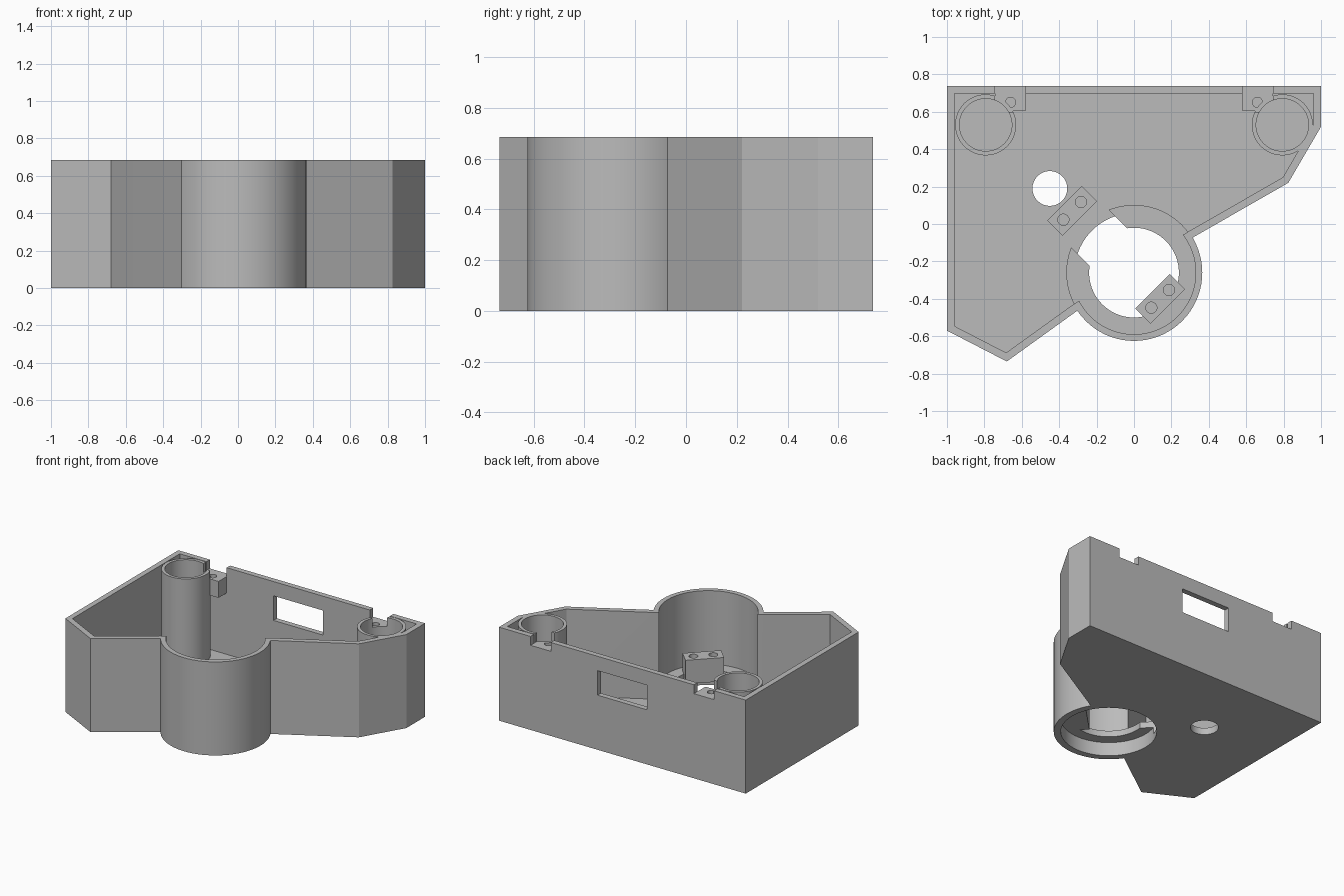
import bpy, bmesh, math
from mathutils import Vector, Matrix

cube = bpy.data.objects.get("Cube")
if cube:
    bpy.data.objects.remove(cube, do_unlink=True)

grey = bpy.data.materials.new("plain grey")
grey.use_nodes = True
grey.diffuse_color = (0.5, 0.5, 0.5, 1)
grey.node_tree.nodes["Principled BSDF"].inputs["Base Color"].default_value = (0.5, 0.5, 0.5, 1)

TOP, FLOOR, WALL = 0.685, 0.05, 0.04
HUB = Vector((0, -0.26))
SLANT = math.radians(135)


def finish(name, bm):
    bmesh.ops.recalc_face_normals(bm, faces=bm.faces)
    mesh = bpy.data.meshes.new(name)
    bm.to_mesh(mesh)
    bm.free()
    mesh.materials.append(grey)
    obj = bpy.data.objects.new(name, mesh)
    bpy.context.collection.objects.link(obj)
    return obj


def prism(name, points, z0, z1):
    bm = bmesh.new()
    face = bm.faces.new([bm.verts.new((x, y, z0)) for x, y in points])
    ext = bmesh.ops.extrude_face_region(bm, geom=[face])
    verts = [g for g in ext["geom"] if isinstance(g, bmesh.types.BMVert)]
    bmesh.ops.translate(bm, vec=(0, 0, z1 - z0), verts=verts)
    return finish(name, bm)


def cylinder(name, centre, radius, z0, z1, sides=72):
    ring = [(centre[0] + radius * math.cos(math.tau * i / sides),
             centre[1] + radius * math.sin(math.tau * i / sides)) for i in range(sides)]
    return prism(name, ring, z0, z1)


def box(name, centre, width, depth, z0, z1, angle=0.0):
    turn = Matrix.Rotation(angle, 2)
    corners = [(-1, -1), (1, -1), (1, 1), (-1, 1)]
    pts = [Vector(centre) + turn @ Vector((sx * width / 2, sy * depth / 2)) for sx, sy in corners]
    return prism(name, pts, z0, z1)


def combine(obj, other, operation="DIFFERENCE"):
    mod = obj.modifiers.new("cut", "BOOLEAN")
    mod.operation, mod.solver, mod.object = operation, "EXACT", other
    bpy.context.view_layer.objects.active = obj
    bpy.ops.object.modifier_apply(modifier=mod.name)
    bpy.data.objects.remove(other, do_unlink=True)


def inset(points, distance):
    """Move every edge of a counter-clockwise outline inward."""
    result = []
    for i, p in enumerate(points):
        p = Vector(p)
        a = (p - Vector(points[i - 1])).normalized()
        b = (Vector(points[(i + 1) % len(points)]) - p).normalized()
        na, nb = Vector((-a.y, a.x)), Vector((-b.y, b.x))
        result.append(p + (na + nb) * distance / (1 + na.dot(nb)))
    return result


# Housing: angular tray with a round bulge in the front wall
outline = [(-1, 0.737), (-1, -0.57), (-0.68, -0.735), (-0.305, -0.465),
           (0.31, -0.075), (0.825, 0.22), (1, 0.52), (1, 0.737)]
housing = prism("housing", outline, 0, TOP)
combine(housing, cylinder("bulge", HUB, 0.365, 0, TOP), "UNION")
cavity = prism("cavity", inset(outline, WALL), FLOOR, 1)
combine(cavity, cylinder("bulge_cavity", HUB, 0.33, FLOOR, 1), "UNION")
combine(housing, cavity)

# Floor openings and rear window
combine(housing, cylinder("recess", HUB, 0.318, -0.1, 0.1))
combine(housing, cylinder("floor_hole", (-0.45, 0.19), 0.093, -0.1, 0.2))
combine(housing, box("window", (0, 0.72), 0.4, 0.2, 0.40, 0.58))

# Hub plate: raised ring with a slot towards the rear right
u = Vector((math.cos(SLANT), math.sin(SLANT)))
hub = cylinder("hub_plate", HUB, 0.362, 0.04, 0.145)
combine(hub, cylinder("recess", HUB, 0.318, -0.1, 0.1))
combine(hub, cylinder("bore", HUB, 0.24, -0.1, 0.3))
combine(hub, box("slot", HUB + u * 0.25, 0.5, 0.283, FLOOR, 0.3, SLANT))
parts = [housing, hub]

# Two slanted posts, each with a pair of screw holes
along = Vector((-u.y, u.x))
for name, distance, base in (("outer_post", 0.467, 0.04), ("inner_post", -0.198, 0.1)):
    centre = HUB + u * distance
    post = box(name, centre, 0.115, 0.26, base, 0.274, SLANT)
    for s in (-1, 1):
        combine(post, cylinder("screw_hole", centre + along * s * 0.067, 0.03, 0.17, 0.4, 32))
    parts.append(post)

# Rear corner tubes and screw shelves, mirrored left and right
for side, s in (("left", 1), ("right", -1)):
    tube_at, shelf_at = (s * 0.793, 0.53), (s * 0.662, 0.67)

    def notch():
        return box("notch", (s * 0.662, 0.70), 0.164, 0.2, 0.62, 1)

    def bore():
        return cylinder("tube_bore", tube_at, 0.14, FLOOR, 1)

    tube = cylinder(side + "_tube", tube_at, 0.163, 0.04, TOP)
    combine(tube, bore())
    combine(tube, notch())
    shelf = box(side + "_shelf", shelf_at, 0.164, 0.134, 0.50, 0.62)
    combine(shelf, bore())
    combine(shelf, cylinder("screw_hole", (s * 0.66, 0.65), 0.027, 0.53, 0.8, 32))
    combine(housing, notch())
    parts += [tube, shelf]

# Smooth the round walls, keep the corners crisp
bpy.ops.object.select_all(action="DESELECT")
for part in parts:
    part.select_set(True)
bpy.context.view_layer.objects.active = housing
bpy.ops.object.shade_smooth_by_angle(angle=math.radians(20))
